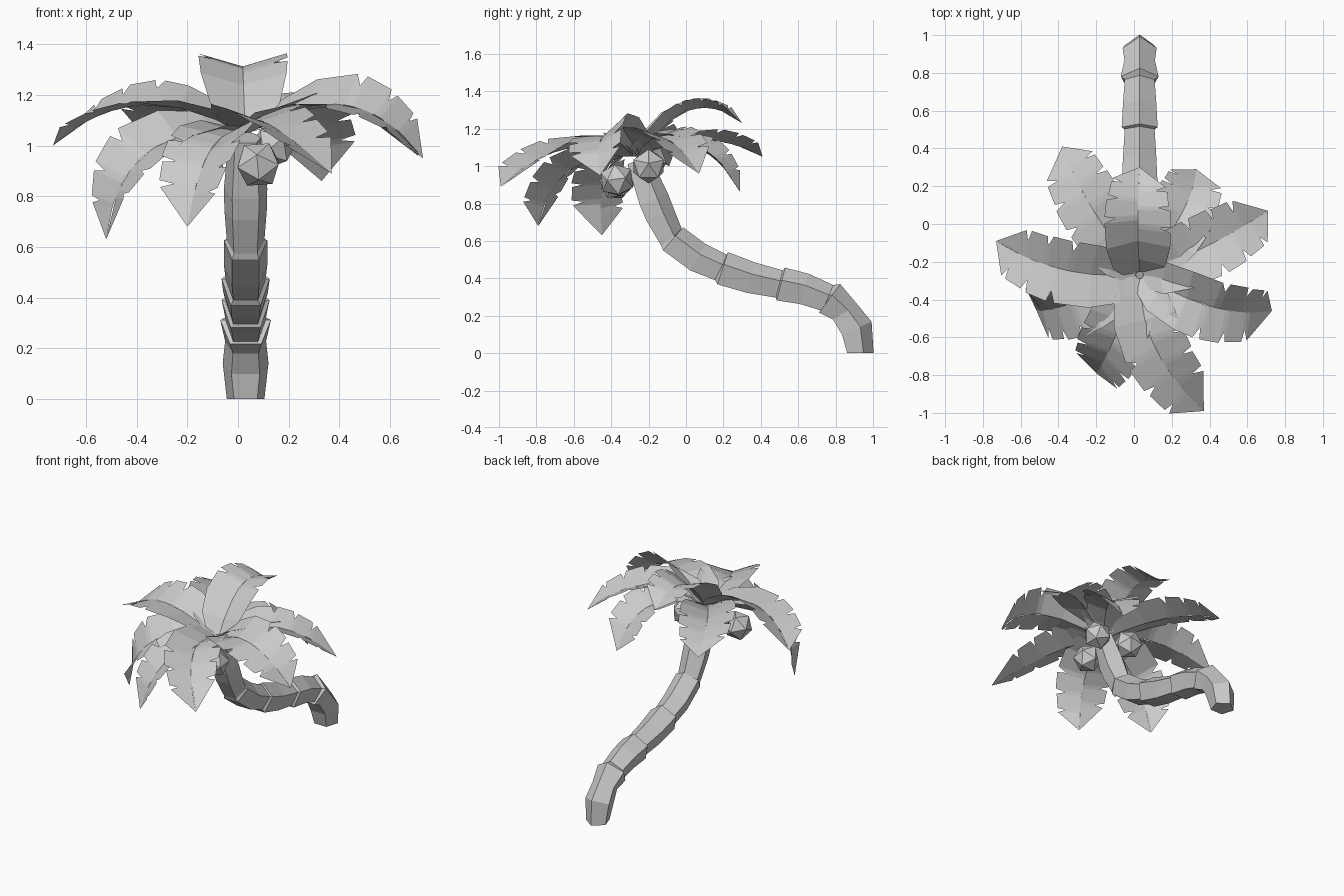
import bpy, bmesh, math
from mathutils import Vector

if "Cube" in bpy.data.objects:
    bpy.data.objects.remove(bpy.data.objects["Cube"])

def make_object(name, bm):
    bmesh.ops.recalc_face_normals(bm, faces=bm.faces[:])
    me = bpy.data.meshes.new(name)
    bm.to_mesh(me)
    bm.free()
    ob = bpy.data.objects.new(name, me)
    bpy.context.collection.objects.link(ob)
    return ob

# Trunk: five-sided rings along a curved path (y, z, radius); doubled points make the stepped joints
TRUNK_X = 0.03
path = [(0.925, 0.0, .078), (0.905, 0.13, .095), (0.845, 0.215, .085), (0.762, 0.285, .105),
        (0.755, 0.288, .083), (0.63, 0.335, .093), (0.505, 0.36, .10),
        (0.497, 0.362, .083), (0.345, 0.395, .093), (0.193, 0.445, .10),
        (0.185, 0.45, .083), (0.06, 0.505, .09), (-0.075, 0.605, .09),
        (-0.082, 0.612, .078), (-0.145, 0.735, .088), (-0.18, 0.82, .09), (-0.26, 1.03, .07)]
bm = bmesh.new()
rings = []
for i, (y, z, r) in enumerate(path):
    a, b = path[max(i - 2, 0)], path[min(i + 2, len(path) - 1)]
    tan = Vector((0, b[0] - a[0], b[1] - a[1])).normalized()
    if i == 0:
        tan = Vector((0, 0, 1))
    if i == 1:
        tan = Vector((0, -0.4, 0.92))
    side = Vector((1, 0, 0))
    out = tan.cross(side)            # points to the upper, outer side of the bend
    ring = []
    for k in range(5):
        ang = math.tau * k / 5
        ring.append(bm.verts.new(Vector((TRUNK_X, y, z))
                    + side * r * math.sin(ang) + out * r * math.cos(ang)))
    rings.append(ring)
for lo, hi in zip(rings, rings[1:]):
    for k in range(5):
        bm.faces.new((lo[k], lo[(k + 1) % 5], hi[(k + 1) % 5], hi[k]))
bm.faces.new(rings[0])
bm.faces.new(rings[-1])
make_object("trunk", bm)

# Fronds: V-folded leaf along a drooping spine, with notches torn in both edges
LEFT = [(0, .08), (.12, .15), (.3, .18), (.5, .185), (.535, .125), (.55, .185), (.68, .175),
        (.70, .11), (.72, .165), (.83, .15), (.84, .095), (.86, .145), (1, 0)]
RIGHT = [(0, .08), (.12, .15), (.3, .18), (.42, .185), (.45, .125), (.47, .185), (.60, .18),
         (.625, .115), (.64, .17), (.76, .16), (.775, .095), (.80, .15), (1, 0)]
CORE = Vector((0.03, -0.27, 1.05))

def frond(name, mid, tip, roll=0, flip=False):
    """roll > 0 lifts the edge on the left of the growing direction"""
    mid, tip = Vector(mid), Vector(tip)
    d = mid - CORE
    root = CORE + Vector((d.x, d.y, 0)).normalized() * 0.02
    ctrl = 2 * mid - 0.5 * (root + tip)
    def spine(t):
        return root * (1 - t) ** 2 + ctrl * 2 * t * (1 - t) + tip * t * t
    def edge(t, w, s):
        tan = 2 * (1 - t) * (ctrl - root) + 2 * t * (tip - ctrl)
        side = Vector((-tan.y, tan.x, 0)).normalized()
        up = tan.cross(side).normalized()
        ang = math.radians(23 - 10 * t + s * roll * min(1, 0.3 + 1.4 * t))
        return spine(t) + (side * s * math.cos(ang) + up * math.sin(ang)) * w
    bm = bmesh.new()
    for s, outline in ((1, RIGHT if flip else LEFT), (-1, LEFT if flip else RIGHT)):
        for (t0, w0), (t1, w1) in zip(outline, outline[1:]):
            pts = [spine(t0), edge(t0, w0, s), edge(t1, w1, s)]
            if t1 < 1:
                pts.append(spine(t1))
            else:
                pts[2] = spine(1)
            if s < 0:
                pts.reverse()
            bm.faces.new([bm.verts.new(p) for p in pts])
    bmesh.ops.remove_doubles(bm, verts=bm.verts[:], dist=1e-4)
    make_object(name, bm)

frond("frond_back", (.02, .02, 1.30), (.03, .30, 1.23))
frond("frond_back_right", (.25, .05, 1.10), (.33, .29, .86))
frond("frond_right_rear", (.38, -.12, 1.15), (.71, .07, .96), 0, True)
frond("frond_right_front", (.42, -.44, 1.16), (.73, -.46, .95), 24)
frond("frond_front", (.11, -.65, 1.09), (.37, -.99, .89), 0, True)
frond("frond_front_left", (-.11, -.62, .98), (-.20, -.79, .68), 8)
frond("frond_left_front", (-.36, -.43, .97), (-.52, -.45, .63), -24, True)
frond("frond_left", (-.38, -.24, 1.16), (-.73, -.09, 1.0), -14)
frond("frond_back_left", (-.22, .08, 1.14), (-.38, .41, 1.05), 0, True)

# Coconuts under the crown
for i, c in enumerate([(.14, -.20, 1.0), (.08, -.37, .925), (-.11, -.19, 1.02), (-.14, -.37, .91)]):
    bpy.ops.mesh.primitive_ico_sphere_add(subdivisions=1, radius=0.095, location=c,
                                          rotation=(0.4 * i, 0.3, 0.7 * i))
    bpy.context.object.name = "coconut_%d" % (i + 1)
